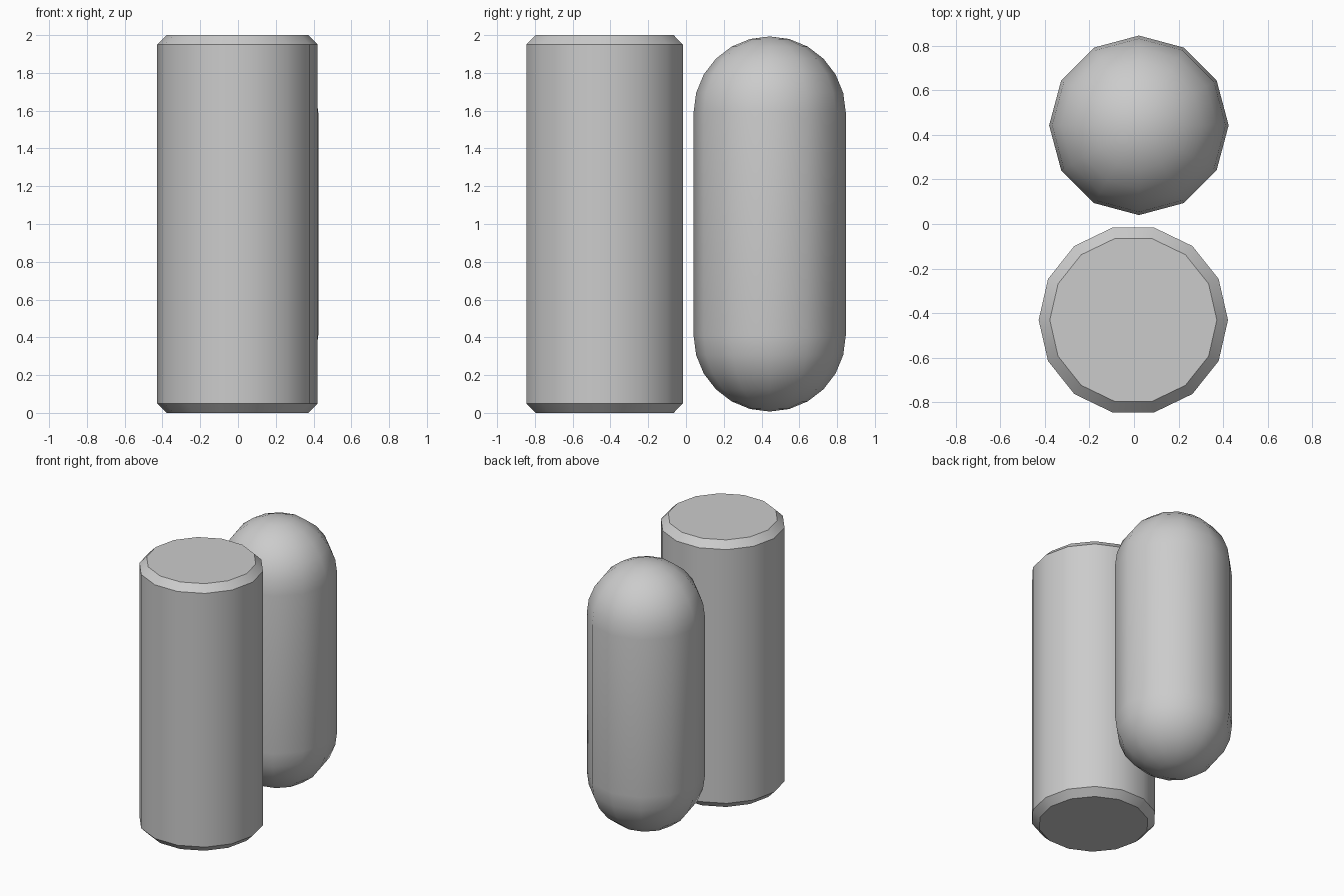
import bpy, bmesh
from math import sin, cos, pi, radians

if "Cube" in bpy.data.objects:
    bpy.data.objects.remove(bpy.data.objects["Cube"])


def lathe(name, profile, sides, centre):
    """Spin a (radius, z) profile into a closed solid; radius 0 makes a pole."""
    bm = bmesh.new()
    rings = []
    for r, z in profile:
        if r < 1e-5:
            rings.append([bm.verts.new((0, 0, z))] * sides)
        else:
            rings.append([bm.verts.new((r * cos(2 * pi * i / sides), r * sin(2 * pi * i / sides), z))
                          for i in range(sides)])
    for a, b in zip(rings, rings[1:]):
        for i in range(sides):
            j = (i + 1) % sides
            bm.faces.new(list(dict.fromkeys((a[i], a[j], b[j], b[i]))))
    # flat caps where the profile does not end in a pole
    for ring in (rings[0][::-1], rings[-1]):
        if ring[0] is not ring[1]:
            bm.faces.new(ring)
    bmesh.ops.recalc_face_normals(bm, faces=bm.faces)
    mesh = bpy.data.meshes.new(name)
    bm.to_mesh(mesh)
    bm.free()
    obj = bpy.data.objects.new(name, mesh)
    obj.location = (*centre, 0)
    bpy.context.collection.objects.link(obj)
    bpy.ops.object.select_all(action='DESELECT')
    obj.select_set(True)
    bpy.context.view_layer.objects.active = obj
    bpy.ops.object.shade_smooth_by_angle(angle=radians(35))
    return obj


# 14-sided cylinder with chamfered rims
R, C = 0.425, 0.05
lathe("chamfered_cylinder", [(R - C, 0), (R, C), (R, 2 - C), (R - C, 2)], 14, (-0.003, -0.431))

# 12-sided capsule with six-step round ends
r, low, high, steps = 0.403, 0.41, 1.59, 6
arc = [(r * cos(pi / 2 * k / steps), r * sin(pi / 2 * k / steps)) for k in range(steps + 1)]
capsule = [(x, low - z) for x, z in reversed(arc)] + [(x, high + z) for x, z in arc]
lathe("capsule", capsule, 12, (0.022, 0.443))
